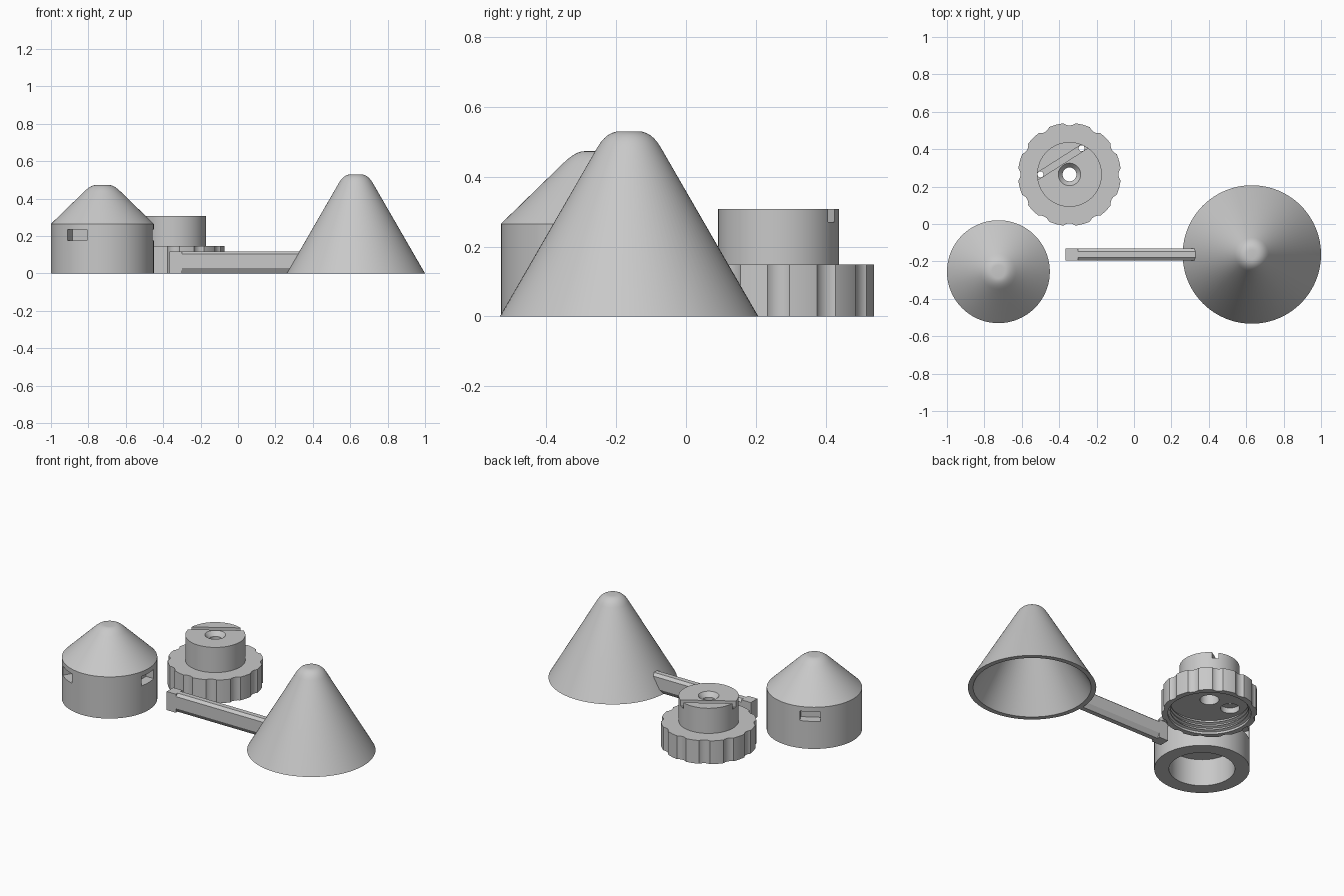
import bpy, bmesh, math
from mathutils import Matrix, Vector

if "Cube" in bpy.data.objects:
    bpy.data.objects.remove(bpy.data.objects["Cube"])

grey = bpy.data.materials.new("plain_grey")
grey.diffuse_color = (0.58, 0.58, 0.58, 1)
grey.use_nodes = True
grey.node_tree.nodes["Principled BSDF"].inputs["Base Color"].default_value = grey.diffuse_color


def to_object(name, bm, loc=(0, 0, 0)):
    bmesh.ops.remove_doubles(bm, verts=bm.verts, dist=1e-5)
    bmesh.ops.recalc_face_normals(bm, faces=bm.faces)
    me = bpy.data.meshes.new(name)
    bm.to_mesh(me)
    bm.free()
    me.materials.append(grey)
    ob = bpy.data.objects.new(name, me)
    ob.location = loc
    bpy.context.collection.objects.link(ob)
    return ob


def lathe(name, pts, loc, segs=96, closed=False):
    """Spin an (r, z) profile around the vertical axis."""
    bm = bmesh.new()
    vs = [bm.verts.new((r, 0, z)) for r, z in pts]
    es = [bm.edges.new(p) for p in zip(vs, vs[1:])]
    if closed:
        es.append(bm.edges.new((vs[-1], vs[0])))
    bmesh.ops.spin(bm, geom=vs + es, axis=(0, 0, 1), cent=(0, 0, 0),
                   angle=math.tau, steps=segs, use_merge=True)
    bmesh.ops.dissolve_degenerate(bm, dist=1e-6, edges=bm.edges)
    return to_object(name, bm, loc)


def add_cyl(bm, x, y, z0, z1, r, segs=32):
    bmesh.ops.create_cone(bm, cap_ends=True, segments=segs, radius1=r, radius2=r,
                          depth=z1 - z0, matrix=Matrix.Translation((x, y, (z0 + z1) / 2)))


def add_box(bm, centre, size, angle=0):
    m = Matrix.Translation(centre) @ Matrix.Rotation(angle, 4, 'Z') @ Matrix.Diagonal((*size, 1))
    bmesh.ops.create_cube(bm, size=1, matrix=m)


def cut(ob, bm):
    """Subtract the cutter mesh, then discard it."""
    cutter = to_object("cutter", bm, ob.location)
    cutter.hide_render = True
    mod = ob.modifiers.new("cut", 'BOOLEAN')
    mod.operation, mod.solver, mod.object = 'DIFFERENCE', 'EXACT', cutter
    bpy.context.view_layer.objects.active = ob
    bpy.ops.object.modifier_apply(modifier=mod.name)
    bpy.data.objects.remove(cutter)


def arc(r0, z0, r1, z1, rc, zc, n=6):
    """Quadratic curve between two profile points."""
    a, b, c = Vector((r0, z0)), Vector((r1, z1)), Vector((rc, zc))
    return [tuple(a * (1 - t) ** 2 + c * 2 * t * (1 - t) + b * t * t)
            for t in (i / n for i in range(n + 1))]


# Hollow conical scoop with a rounded tip
scoop = lathe("scoop_cone",
              [(0, 0.495), (0.045, 0.485), (0.34, 0), (0.37, 0)]
              + arc(0.09, 0.485, 0.025, 0.53, 0.064, 0.53) + [(0, 0.53)],
              (0.63, -0.163, 0))

# Domed cap with a blind bore and three side pockets
cap = lathe("cap",
            [(0, 0.172), (0.19, 0.172), (0.19, 0), (0.275, 0), (0.275, 0.265)]
            + arc(0.095, 0.44, 0.035, 0.473, 0.061, 0.473) + [(0, 0.473)],
            (-0.725, -0.255, 0))
bm = bmesh.new()
for i in range(3):
    a = i * math.tau / 3
    add_box(bm, (0.265 * math.cos(a), 0.265 * math.sin(a), 0.205), (0.1, 0.12, 0.06), a)
cut(cap, bm)

# Knob: threaded cavity below, stepped plug above, centre hole
thread = []
for i in range(3):
    z = 0.08 - i * 0.025
    thread += [(0.24, z), (0.226, z - 0.006), (0.226, z - 0.010), (0.24, z - 0.016)]
knob = lathe("grip_knob",
             [(0.055, 0.2), (0.055, 0.09), (0.24, 0.09)] + thread
             + [(0.24, 0), (0.275, 0), (0.275, 0.148), (0.173, 0.148), (0.173, 0.308),
                (0.06, 0.308), (0.037, 0.28), (0.037, 0.2)],
             (-0.345, 0.265, 0), closed=True)

# Grip scallops around the rim
bm = bmesh.new()
for i in range(12):
    a = i * math.tau / 12
    add_cyl(bm, 0.312 * math.cos(a), 0.312 * math.sin(a), -0.05, 0.2, 0.05, 40)
cut(knob, bm)

# Cord groove across the plug top, with a hole and wide recess at each end
ends = [(-0.155, 0.0), (0.065, 0.14)]
bm = bmesh.new()
add_box(bm, (-0.045, 0.07, 0.32), (0.6, 0.034, 0.1), math.atan2(0.14, 0.22))
cut(knob, bm)
for z0, z1, r in ((0.05, 0.125, 0.055), (0.1, 0.4, 0.016)):
    bm = bmesh.new()
    for x, y in ends:
        add_cyl(bm, x, y, z0, z1, r)
    cut(knob, bm)

# Handle bar: chamfered section, far end slanted to sit within the cone wall
hw, top, cy, cz = 0.033, 0.118, 0.018, 0.028
section = [(-hw + cy, 0), (hw - cy, 0), (hw, cz), (hw, top - 0.015),
           (hw - cy, top), (-hw + cy, top), (-hw, top - 0.015), (-hw, cz)]
bm = bmesh.new()
near = [bm.verts.new((-0.3, y, z)) for y, z in section]
far = [bm.verts.new((0.275 + 0.577 * z, y, z)) for y, z in section]
bm.faces.new(near)
bm.faces.new(far)
for i in range(8):
    j = (i + 1) % 8
    bm.faces.new((near[i], near[j], far[j], far[i]))
to_object("handle_bar", bm, (0, -0.163, 0))

# Square block at the handle end
bm = bmesh.new()
add_box(bm, (-0.3325, 0, top / 2), (0.065, 2 * hw, top))
to_object("handle_end", bm, (0, -0.163, 0))

# Smooth the turned parts, keeping edges sharp
bpy.ops.object.select_all(action='DESELECT')
for ob in (scoop, cap, knob):
    ob.select_set(True)
    bpy.context.view_layer.objects.active = ob
bpy.ops.object.shade_smooth_by_angle(angle=math.radians(30))
